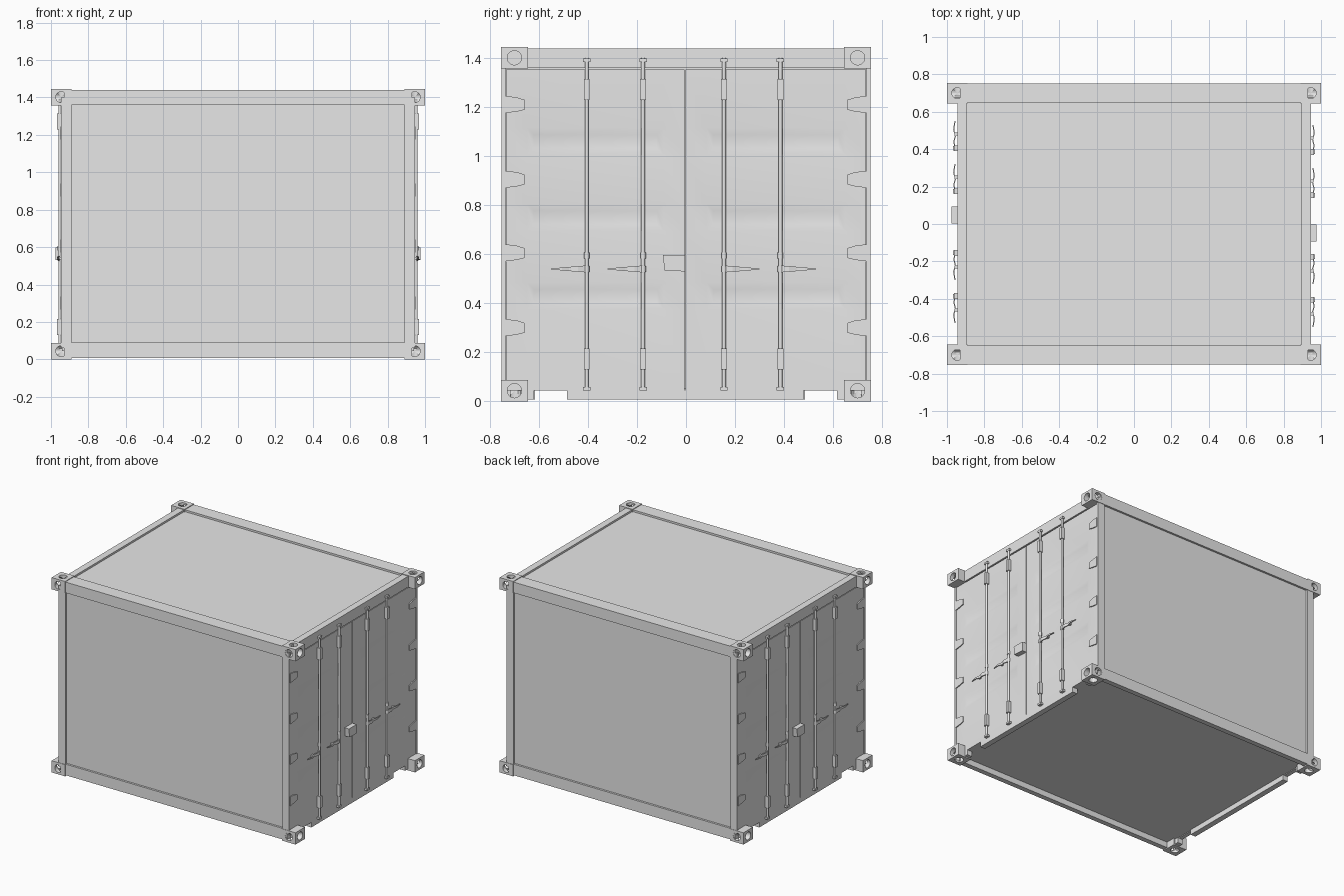
import bpy, bmesh
from math import radians
from mathutils import Matrix, Vector

old = bpy.data.objects.get("Cube")
if old:
    bpy.data.objects.remove(old, do_unlink=True)

GREY = (0.8, 0.8, 0.8, 1.0)
paint = bpy.data.materials.new("light grey paint")
paint.use_nodes = True
paint.diffuse_color = GREY
paint.node_tree.nodes["Principled BSDF"].inputs["Base Color"].default_value = GREY

MID_Z = 0.7225


def make(name, bm, smooth=False):
    bmesh.ops.recalc_face_normals(bm, faces=bm.faces)
    mesh = bpy.data.meshes.new(name)
    bm.to_mesh(mesh)
    bm.free()
    mesh.materials.append(paint)
    obj = bpy.data.objects.new(name, mesh)
    bpy.context.collection.objects.link(obj)
    if smooth:
        bpy.ops.object.select_all(action="DESELECT")
        obj.select_set(True)
        bpy.context.view_layer.objects.active = obj
        bpy.ops.object.shade_smooth_by_angle(angle=radians(35))
    return obj


def add_box(bm, lo, hi):
    lo, hi = Vector(lo), Vector(hi)
    m = Matrix.Translation((lo + hi) / 2) @ Matrix.Diagonal((*(hi - lo), 1))
    return bmesh.ops.create_cube(bm, size=1, matrix=m)


def box(name, lo, hi):
    bm = bmesh.new()
    add_box(bm, lo, hi)
    return make(name, bm)


def add_rod(bm, x, y, z0, z1, r, sides=12):
    bmesh.ops.create_cone(bm, cap_ends=True, segments=sides, radius1=r, radius2=r,
                          depth=z1 - z0, matrix=Matrix.Translation((x, y, (z0 + z1) / 2)))


def add_loft(bm, rings):
    rows = [[bm.verts.new(p) for p in ring] for ring in rings]
    n = len(rows[0])
    for a, b in zip(rows, rows[1:]):
        for i in range(n):
            j = (i + 1) % n
            bm.faces.new((a[i], a[j], b[j], b[i]))
    bm.faces.new(rows[0])
    bm.faces.new(rows[-1])


def turned(bm, end):
    # the two ends are half-turn copies of each other
    if end < 0:
        bmesh.ops.rotate(bm, verts=bm.verts, matrix=Matrix.Rotation(radians(180), 3, "Z"))
    return bm


# Main body: side panels, roof and floor
box("body_panels", (-0.925, -0.737, 0.05), (0.925, 0.737, 1.426))

# Long rails and corner posts
for side, label in ((-1, "front"), (1, "back")):
    for part, inner, z0, z1 in (("top_rail", 0.65, 1.36, 1.44),
                                ("bottom_rail", 0.715, 0.008, 0.09)):
        ys = sorted((side * inner, side * 0.752))
        box(f"{label}_{part}", (-0.93, ys[0], z0), (0.93, ys[1], z1))
    for end, hand in ((-1, "right"), (1, "left")):
        xs = sorted((end * 0.89, end * 0.945))
        ys = sorted((side * 0.736, side * 0.752))
        box(f"{label}_{hand}_post", (xs[0], ys[0], 0.06), (xs[1], ys[1], 1.4))

# Corner castings: one block with three bored holes, mirrored to all corners
bm = bmesh.new()
add_box(bm, (0.89, 0.645, 0.6355), (1.0, 0.755, MID_Z))
casting = make("corner_castings", bm)
casting.location.z = MID_Z
centre = Vector((0.945, 0.7, 0.679))
cutters = []
for axis in (Vector((1, 0, 0)), Vector((0, 1, 0)), Vector((0, 0, 1))):
    bm = bmesh.new()
    turn = axis.to_track_quat("Z", "Y").to_matrix().to_4x4()
    bmesh.ops.create_cone(bm, cap_ends=True, segments=24, radius1=0.029, radius2=0.029,
                          depth=0.1, matrix=Matrix.Translation(centre + axis * 0.035) @ turn)
    cutter = make("hole_cutter", bm)
    cutter.location.z = MID_Z
    cutter.hide_render = True
    cutters.append(cutter)
    mod = casting.modifiers.new("hole", "BOOLEAN")
    mod.operation, mod.solver, mod.object = "DIFFERENCE", "EXACT", cutter
mirror = casting.modifiers.new("mirror", "MIRROR")
mirror.use_axis = (True, True, True)
mirror.use_mirror_merge = False
bpy.context.view_layer.update()
baked = bpy.data.meshes.new_from_object(casting.evaluated_get(bpy.context.evaluated_depsgraph_get()))
casting.modifiers.clear()
casting.data = baked
for cutter in cutters:
    bpy.data.objects.remove(cutter, do_unlink=True)

RODS = (-0.405, -0.175, 0.155, 0.385)
HINGES = (0.30, 0.605, 0.905, 1.21)
BANDS = (0.43, 0.75, 1.06)

for end, label in ((1, "left"), (-1, "right")):
    # Header beam and bottom sill with lift pockets
    bm = bmesh.new()
    add_box(bm, (0.895, -0.66, 1.36), (0.945, 0.66, 1.44))
    make(f"{label}_header", turned(bm, end))
    bm = bmesh.new()
    for y0, y1 in ((-0.66, -0.62), (-0.485, 0.48), (0.615, 0.66)):
        add_box(bm, (0.9, y0, 0.008), (0.941, y1, 0.046))
    make(f"{label}_sill", turned(bm, end))

    # Door leaves with shallow pressed bands
    for leaf, y0, y1 in (("first", -0.734, -0.006), ("second", -0.002, 0.734)):
        bm = bmesh.new()
        add_box(bm, (0.91, y0, 0.045), (0.941, y1, 1.353))
        for z in BANDS:
            for cut in (z - 0.055, z + 0.055):
                bmesh.ops.bisect_plane(bm, geom=bm.verts[:] + bm.edges[:] + bm.faces[:],
                                       plane_co=(0, 0, cut), plane_no=(0, 0, 1))
        for y in (y0 + 0.085, y1 - 0.085):
            bmesh.ops.bisect_plane(bm, geom=bm.verts[:] + bm.edges[:] + bm.faces[:],
                                   plane_co=(0, y, 0), plane_no=(0, 1, 0))
        bm.normal_update()
        pressed = [f for f in bm.faces if f.normal.x > 0.9
                   and abs(f.calc_center_median().y - (y0 + y1) / 2) < 0.05
                   and any(abs(f.calc_center_median().z - z) < 0.02 for z in BANDS)]
        bmesh.ops.inset_individual(bm, faces=pressed, thickness=0.04, depth=-0.007)
        make(f"{label}_{leaf}_door", turned(bm, end), smooth=True)

    # Hinge plates
    bm = bmesh.new()
    for side in (-1, 1):
        for z in HINGES:
            rings = [[(x, side * y, z + dz) for y, dz in
                      ((0.738, 0.036), (0.69, 0.03), (0.658, 0.02),
                       (0.658, -0.02), (0.69, -0.028), (0.738, -0.034))]
                     for x in (0.935, 0.948)]
            add_loft(bm, rings)
    make(f"{label}_hinges", turned(bm, end))

    # Locking bars with guides, end cams and collars
    bm = bmesh.new()
    for y in RODS:
        add_rod(bm, 0.953, y, 0.045, 1.4, 0.008)
        for z0, z1 in ((0.13, 0.215), (1.23, 1.315)):
            add_box(bm, (0.938, y - 0.012, z0), (0.967, y + 0.012, z1))
        for z in (0.052, 1.392):
            add_box(bm, (0.938, y - 0.015, z - 0.007), (0.962, y + 0.015, z + 0.007))
        for z in (0.54, 0.595):
            add_rod(bm, 0.953, y, z - 0.012, z + 0.012, 0.011)
    make(f"{label}_locking_bars", turned(bm, end), smooth=True)

    # Wavy tapering handles pointing away from the door seam
    bm = bmesh.new()
    for y in RODS:
        out = -1 if y < 0 else 1
        rings = []
        for dy, x, h in ((0, 0.956, 0.014), (0.035, 0.963, 0.012), (0.065, 0.955, 0.009),
                         (0.1, 0.964, 0.006), (0.145, 0.957, 0.002)):
            yy = y + out * dy
            rings.append([(x - 0.003, yy, 0.54 - h), (x + 0.003, yy, 0.54 - h),
                          (x + 0.003, yy, 0.54 + h), (x - 0.003, yy, 0.54 + h)])
        add_loft(bm, rings)
        # Catch holding the handle to the door
        add_box(bm, (0.938, y + out * 0.075 - 0.008, 0.533), (0.96, y + out * 0.075 + 0.008, 0.547))
    make(f"{label}_handles", turned(bm, end))

    # Lock box over the seam
    bm = bmesh.new()
    add_loft(bm, [[(x, -0.094, 0.598), (x, -0.004, 0.598), (x, -0.004, 0.53), (x, -0.088, 0.534)]
                  for x in (0.938, 0.976)])
    make(f"{label}_lock_box", turned(bm, end))
